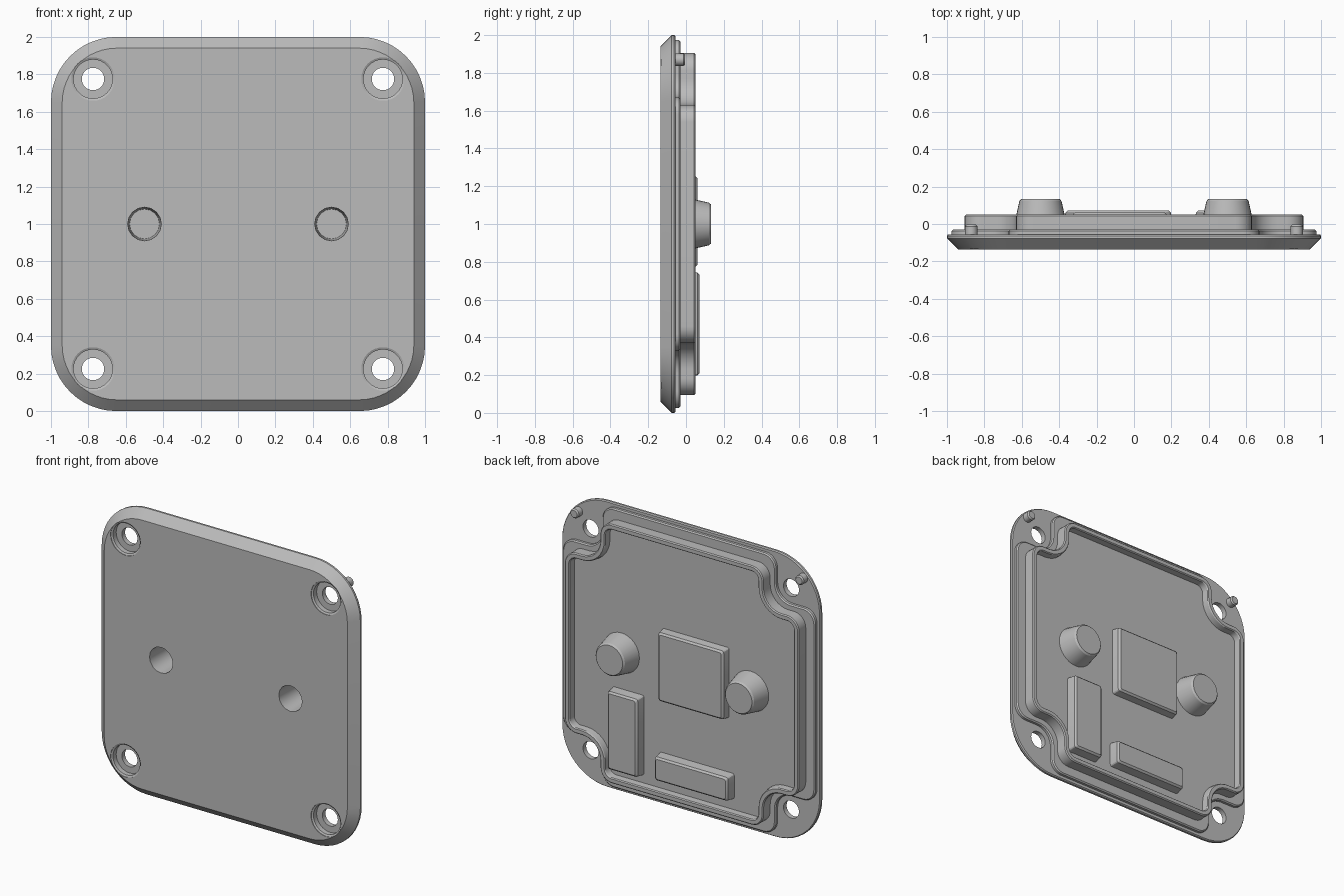
import bpy, bmesh, math

old = bpy.data.objects.get("Cube")
if old:
    bpy.data.objects.remove(old, do_unlink=True)

grey = bpy.data.materials.new("plain_grey")
grey.use_nodes = True
COLOUR = (0.5, 0.5, 0.5, 1)
grey.diffuse_color = COLOUR
grey.node_tree.nodes["Principled BSDF"].inputs["Base Color"].default_value = COLOUR


def rounded(corners, segs=8):
    """Round the right-angled corners (x, z, radius) of an outline."""
    pts = []
    for i, (x, z, r) in enumerate(corners):
        def toward(q):
            dx, dz = q[0] - x, q[1] - z
            d = math.hypot(dx, dz)
            return dx / d, dz / d
        u = toward(corners[i - 1])
        v = toward(corners[(i + 1) % len(corners)])
        cx, cz = x + (u[0] + v[0]) * r, z + (u[1] + v[1]) * r
        for k in range(segs + 1):
            a = math.pi / 2 * k / segs
            c, s = math.cos(a) * r, math.sin(a) * r
            pts.append((cx - v[0] * c - u[0] * s, cz - v[1] * c - u[1] * s))
    return pts


def rect(x0, x1, z0, z1, r, segs=8):
    return rounded([(x0, z0, r), (x1, z0, r), (x1, z1, r), (x0, z1, r)], segs)


def square(half, r, segs=12):
    return rect(-half, half, -half, half, r, segs)


def notched(half, notch, r_out, r_in):
    """Square outline with a rounded notch at each corner."""
    quarter = [(half, notch, r_out), (notch, notch, r_in), (notch, half, r_out)]
    corners = []
    for _ in range(4):
        corners += quarter
        quarter = [(-z, x, r) for x, z, r in quarter]
    return rounded(corners)


def circle(x, z, r, n=32):
    return [(x + r * math.cos(math.tau * i / n), z + r * math.sin(math.tau * i / n))
            for i in range(n)]


def loft(name, rings):
    """Closed solid through (depth, outline) rings; z is measured from mid height."""
    bm = bmesh.new()
    loops = [[bm.verts.new((x, y, z + 1)) for x, z in pts] for y, pts in rings]
    n = len(loops[0])
    for a, b in zip(loops, loops[1:]):
        for i in range(n):
            j = (i + 1) % n
            bm.faces.new((a[i], a[j], b[j], b[i]))
    bm.faces.new(loops[0])
    bm.faces.new(loops[-1])
    bmesh.ops.recalc_face_normals(bm, faces=bm.faces)
    mesh = bpy.data.meshes.new(name)
    bm.to_mesh(mesh)
    bm.free()
    mesh.materials.append(grey)
    obj = bpy.data.objects.new(name, mesh)
    bpy.context.collection.objects.link(obj)
    return obj


HOLE, POST, PIN = 0.775, 0.5, 0.87
FRONT, BACK, FLOOR = -0.135, -0.055, 0.0

# Cover plate with a chamfered front edge
plate = loft("cover_plate", [(FRONT, square(0.94, 0.29)), (-0.077, square(1, 0.35)),
                             (BACK - 0.008, square(1, 0.35)), (BACK, square(0.994, 0.344))])

# Stepped ledge behind the plate
ledge = loft("gasket_ledge", [(BACK - 0.005, notched(0.975, 0.67, 0.09, 0.12)),
                              (-0.038, notched(0.975, 0.67, 0.09, 0.12)),
                              (-0.03, notched(0.967, 0.662, 0.082, 0.128))])

# Raised rim wall around a sunken floor
outer = notched(0.905, 0.63, 0.09, 0.14)
tray = loft("rim_tray", [(-0.035, outer), (0.043, outer),
                         (0.05, notched(0.898, 0.623, 0.083, 0.147)),
                         (0.05, notched(0.873, 0.598, 0.058, 0.172)),
                         (0.043, notched(0.867, 0.592, 0.052, 0.178)),
                         (FLOOR, notched(0.863, 0.588, 0.05, 0.18))])

parts = [plate, ledge, tray]

# Tapered posts on the floor
posts = []
for side, x in (("right", -POST), ("left", POST)):
    posts.append(loft(side + "_post", [(FLOOR - 0.01, circle(x, 0, 0.142)),
                                       (0.122, circle(x, 0, 0.113)),
                                       (0.133, circle(x, 0, 0.103))]))

# Small locating pins in the upper corners
pins = []
for side, x in (("right", -PIN), ("left", PIN)):
    pins.append(loft(side + "_pin", [(BACK - 0.005, circle(x, PIN, 0.033, 20)),
                                     (-0.013, circle(x, PIN, 0.033, 20)),
                                     (-0.004, circle(x, PIN, 0.025, 20))]))

# Drafted pads on the floor
pads = []
for name, x0, x1, z0, z1, top in (("centre_pad", -0.335, 0.185, -0.235, 0.26, 0.062),
                                  ("tall_pad", 0.323, 0.57, -0.81, -0.25, 0.072),
                                  ("low_pad", -0.375, 0.205, -0.79, -0.61, 0.072)):
    def pad(inset):
        return rect(x0 + inset, x1 - inset, z0 + inset, z1 - inset, 0.015, 3)
    pads.append(loft(name, [(FLOOR - 0.01, pad(0)), (top - 0.012, pad(0.008)),
                            (top, pad(0.02))]))

# Cutters: counterbored screw holes and blind sockets under the posts
cutters = {obj: [] for obj in parts + posts}
for x in (-HOLE, HOLE):
    for z in (-HOLE, HOLE):
        cutters[plate].append(loft("screw_cutter", [
            (FRONT - 0.02, circle(x, z, 0.116)), (FRONT + 0.004, circle(x, z, 0.116)),
            (FRONT + 0.01, circle(x, z, 0.104)), (-0.09, circle(x, z, 0.104)),
            (-0.09, circle(x, z, 0.06)), (0.02, circle(x, z, 0.06))]))
for post, x in zip(posts, (-POST, POST)):
    socket = loft("socket_cutter", [(FRONT - 0.02, circle(x, 0, 0.09, 16)),
                                    (FRONT, circle(x, 0, 0.09, 16)),
                                    (0.09, circle(x, 0, 0.08, 16))])
    for obj in parts + [post]:
        cutters[obj].append(socket)

used = set()
for obj, tools in cutters.items():
    for tool in tools:
        tool.hide_render = True
        used.add(tool)
        mod = obj.modifiers.new("cut", 'BOOLEAN')
        mod.operation = 'DIFFERENCE'
        mod.solver = 'EXACT'
        mod.object = tool
graph = bpy.context.evaluated_depsgraph_get()
for obj in cutters:
    cut_mesh = bpy.data.meshes.new_from_object(obj.evaluated_get(graph))
    obj.modifiers.clear()
    obj.data = cut_mesh
for tool in used:
    bpy.data.objects.remove(tool, do_unlink=True)

# Smooth the rounded sides and keep the edges sharp
for obj in bpy.context.view_layer.objects:
    obj.select_set(False)
for obj in parts + posts + pins + pads:
    obj.select_set(True)
bpy.context.view_layer.objects.active = plate
bpy.ops.object.shade_smooth_by_angle(angle=math.radians(28))
